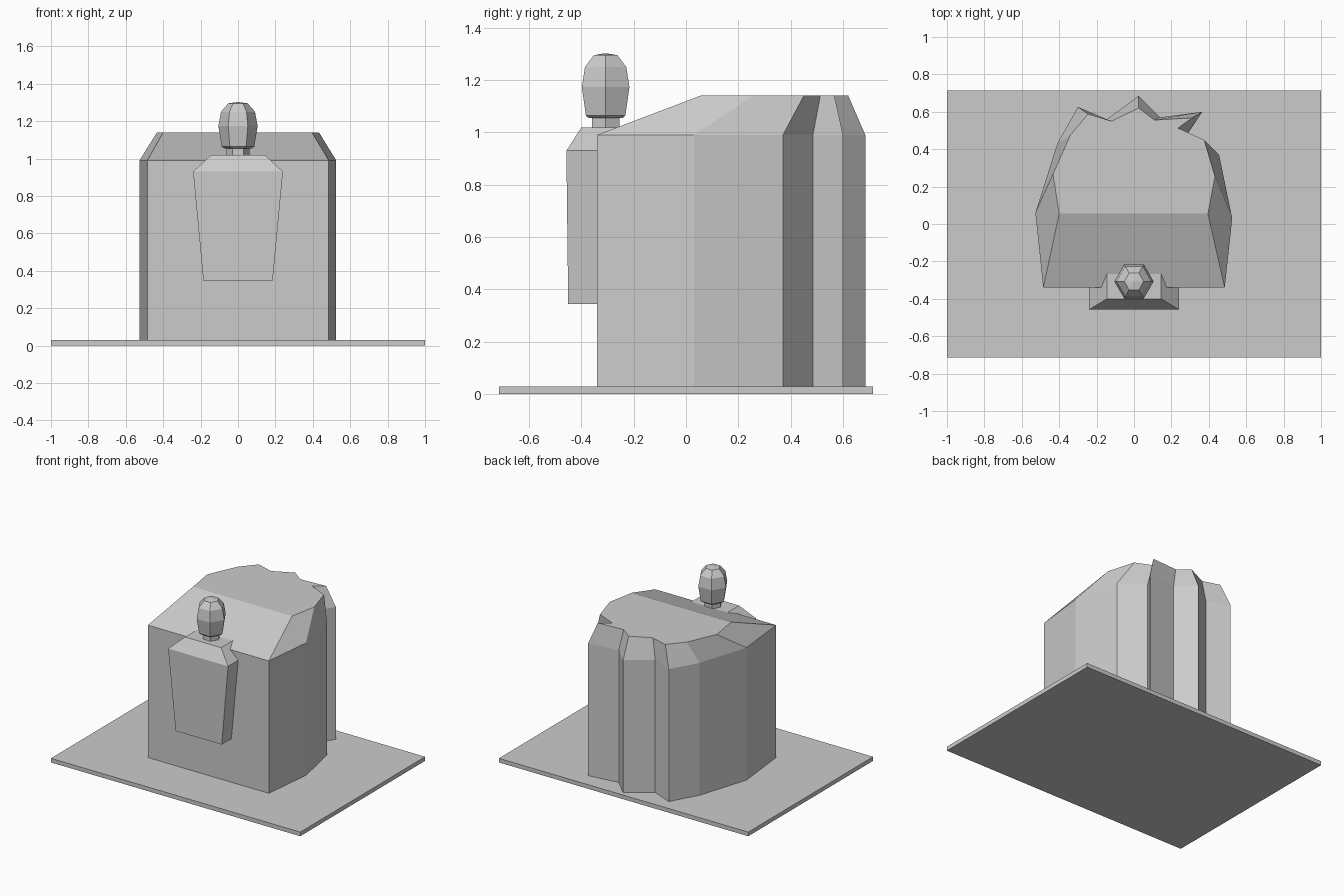
import bpy, bmesh, math

cube = bpy.data.objects.get("Cube")
if cube:
    bpy.data.objects.remove(cube, do_unlink=True)

grey = bpy.data.materials.new("plain grey")
grey.use_nodes = True
grey.diffuse_color = (0.6, 0.6, 0.6, 1)
grey.node_tree.nodes["Principled BSDF"].inputs["Base Color"].default_value = (0.6, 0.6, 0.6, 1)


def loft(name, rings):
    """Skin closed rings of equal point count and cap both ends."""
    bm = bmesh.new()
    loops = [[bm.verts.new(p) for p in ring] for ring in rings]
    n = len(loops[0])
    for low, high in zip(loops, loops[1:]):
        for i in range(n):
            j = (i + 1) % n
            bm.faces.new((low[i], low[j], high[j], high[i]))
    bm.faces.new(loops[0][::-1])
    bm.faces.new(loops[-1])
    bmesh.ops.recalc_face_normals(bm, faces=bm.faces)
    mesh = bpy.data.meshes.new(name)
    bm.to_mesh(mesh)
    bm.free()
    mesh.materials.append(grey)
    obj = bpy.data.objects.new(name, mesh)
    bpy.context.collection.objects.link(obj)
    return obj


def at_height(outline, z):
    return [(x, y, z) for x, y in outline]


def rect(half_width, front, back, z):
    return [(-half_width, front, z), (half_width, front, z),
            (half_width, back, z), (-half_width, back, z)]


def hexagon(radius, z, cy=-0.307):
    return [(radius * math.cos(k * math.pi / 3), cy + radius * math.sin(k * math.pi / 3), z)
            for k in range(6)]


# Flat ground slab
loft("base_slab", [rect(1, -0.715, 0.715, 0), rect(1, -0.715, 0.715, 0.03)])

# Rough-backed stone block with a chamfered top
wall = [(-0.485, -0.34), (0.485, -0.34), (0.525, 0.03), (0.455, 0.37),
        (0.29, 0.485), (0.365, 0.60), (0.14, 0.57), (0.025, 0.685),
        (-0.145, 0.56), (-0.30, 0.626), (-0.41, 0.43), (-0.527, 0.06)]
crown = [(-0.40, 0.055), (0.395, 0.055), (0.433, 0.255), (0.375, 0.45),
         (0.235, 0.513), (0.31, 0.567), (0.11, 0.556), (0.025, 0.62),
         (-0.12, 0.55), (-0.245, 0.588), (-0.34, 0.476), (-0.433, 0.267)]
loft("stone_block", [at_height(wall, 0.03), at_height(wall, 0.99), at_height(crown, 1.14)])

# Tapered bust set into the front of the block
loft("torso", [rect(0.185, -0.45, -0.2, 0.345),
               rect(0.24, -0.457, -0.2, 0.93),
               rect(0.145, -0.40, -0.2, 1.018)])

# Six-sided neck and head
loft("neck", [hexagon(0.061, 1.0), hexagon(0.061, 1.07)])
loft("head", [hexagon(r, z) for r, z in
              ((0.075, 1.055), (0.087, 1.064), (0.105, 1.173),
               (0.091, 1.25), (0.052, 1.295), (0.004, 1.302))])
